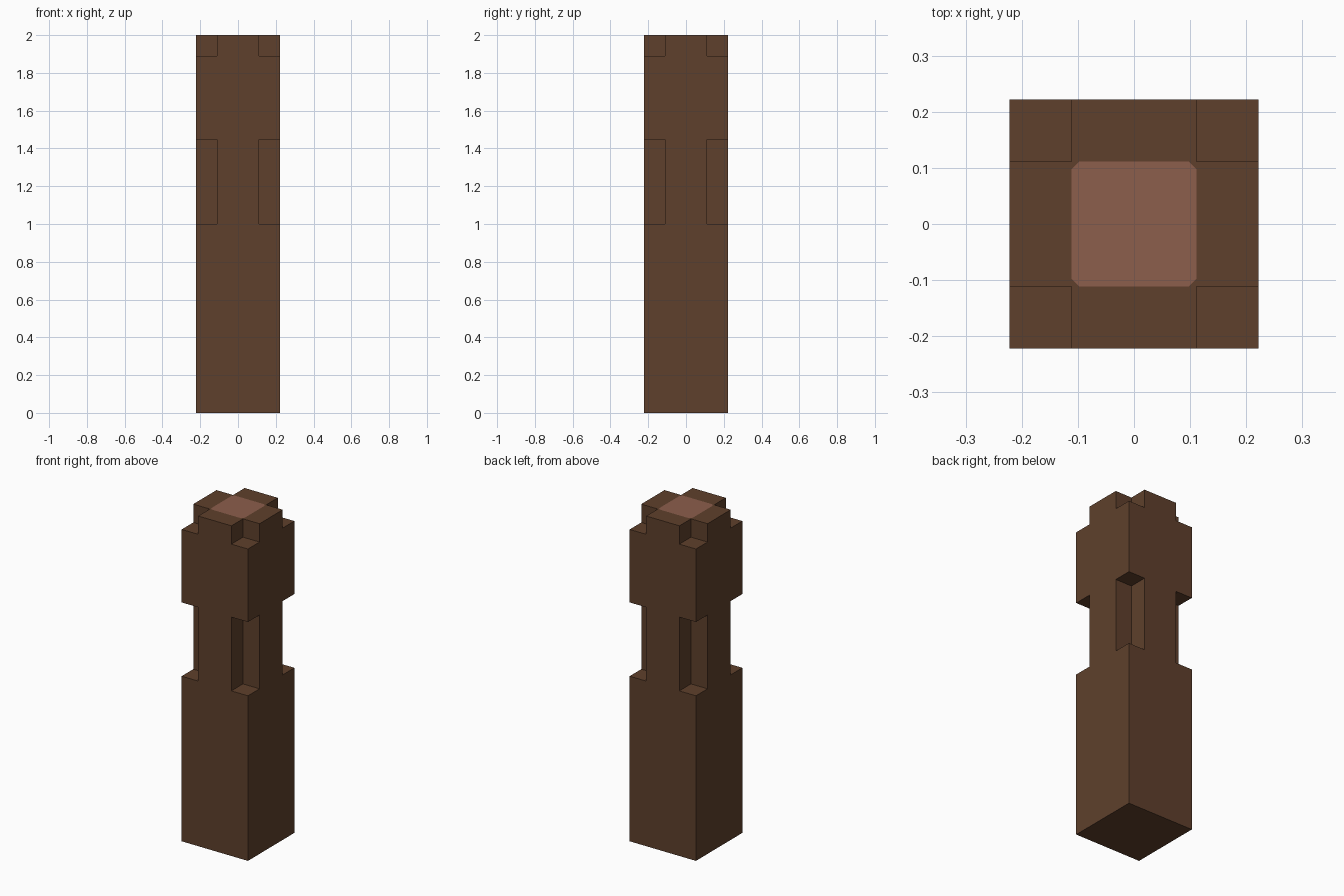
import bpy
import bmesh
from mathutils import Vector

cube = bpy.data.objects.get("Cube")
if cube:
    bpy.data.objects.remove(cube, do_unlink=True)


def make_material(name, colour):
    mat = bpy.data.materials.new(name)
    mat.use_nodes = True
    mat.diffuse_color = colour
    mat.node_tree.nodes["Principled BSDF"].inputs["Base Color"].default_value = colour
    return mat


wood = make_material("dark wood", (0.114, 0.051, 0.025, 1))
heart = make_material("pale heartwood", (0.262, 0.112, 0.072, 1))

# Grid lines of the post: three columns each way, four storeys
HALF, CORE, CHAMFER = 0.222, 0.111, 0.013
side = [-HALF, -CORE, CORE, HALF]
levels = [0, 1.0, 1.447, 1.889, 2.0]
notched = (1, 3)          # storeys whose four corners are cut away


def solid(c):
    i, j, k = c
    if not (0 <= i < 3 and 0 <= j < 3 and 0 <= k < 4):
        return False
    return not (k in notched and i != 1 and j != 1)


# Outer skin: a face wherever a solid cell meets an empty one
bm = bmesh.new()
axes = (side, side, levels)
cells = [(i, j, k) for i in range(3) for j in range(3) for k in range(4)]
for c in filter(solid, cells):
    for a in range(3):
        for step in (0, 1):
            n = list(c)
            n[a] += 2 * step - 1
            if solid(n):
                continue
            u, v = (a + 1) % 3, (a + 2) % 3
            quad = []
            for du, dv in ((0, 0), (1, 0), (1, 1), (0, 1)):
                p = list(c)
                p[a] += step
                p[u] += du
                p[v] += dv
                quad.append(bm.verts.new([axes[m][p[m]] for m in range(3)]))
            bm.faces.new(quad if step else quad[::-1])
bmesh.ops.remove_doubles(bm, verts=bm.verts, dist=1e-4)


def heart_face():
    return min(bm.faces, key=lambda f: (f.calc_center_median() - Vector((0, 0, 2))).length)


# Heartwood: the middle top face with its corners cut off
for sx in (-1, 1):
    for sy in (-1, 1):
        f = heart_face()
        bmesh.ops.bisect_plane(
            bm, geom=[f, *f.edges, *f.verts], dist=1e-5,
            plane_co=(sx * CORE, sy * (CORE - CHAMFER), 2), plane_no=(sx, sy, 0))
heart_face().material_index = 1

# Merge the flat faces everywhere but the top
flat = [e for e in bm.edges if min(v.co.z for v in e.verts) < 1.99]
bmesh.ops.dissolve_limit(bm, angle_limit=0.01, verts=[], edges=flat)
bmesh.ops.recalc_face_normals(bm, faces=bm.faces)

mesh = bpy.data.meshes.new("notched_post")
bm.to_mesh(mesh)
bm.free()
mesh.materials.append(wood)
mesh.materials.append(heart)
post = bpy.data.objects.new("notched_post", mesh)
bpy.context.collection.objects.link(post)
